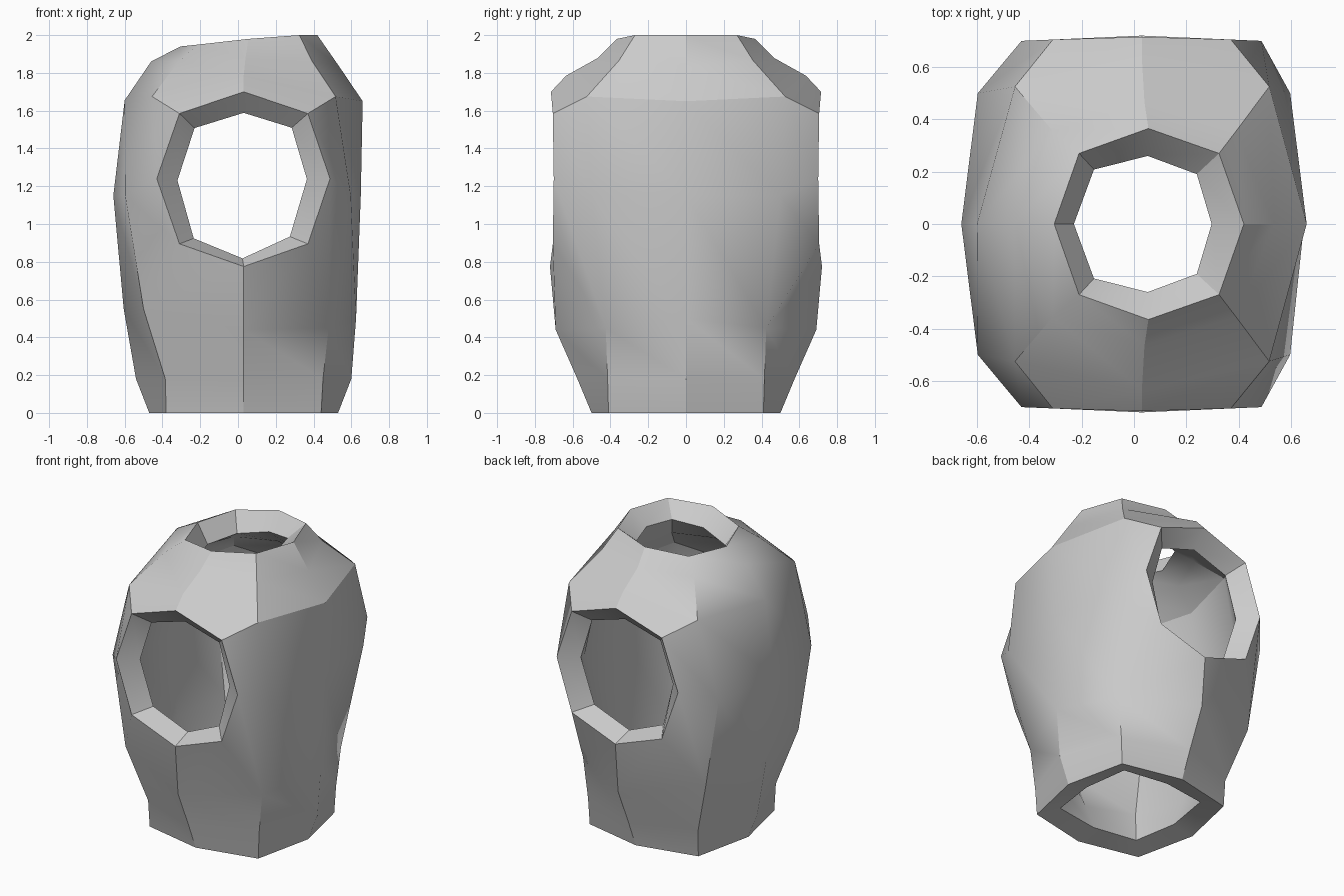
import bpy, bmesh
from mathutils import Vector

if "Cube" in bpy.data.objects:
    bpy.data.objects.remove(bpy.data.objects["Cube"])

THICK = .15

# Half-torso rows, running chest -> side -> back (x, y, z)
neck = [(.42, 0, 2), (.325, .27, 2), (.055, .365, 1.98), (-.21, .27, 1.95), (-.305, 0, 1.94)]
collar = [(.535, 0, 1.835), (.39, .355, 1.865), (.04, .465, 1.88), (-.31, .355, 1.865), (-.46, 0, 1.86)]
shoulder = [(.66, 0, 1.65), (.517, .525, 1.675), (.03, .635, 1.785), (-.455, .525, 1.675), (-.6, 0, 1.655)]
belly = [(.625, 0, .5), (.48, .425, .45), (.03, .69, .44), (-.5, .5, .55), (-.605, 0, .55)]
waist = [(.6, 0, .18), (.45, .415, .18), (.03, .575, .18), (-.385, .42, .18), (-.54, 0, .18)]
hem = [(.53, 0, 0), (.44, .41, 0), (.03, .5, 0), (-.38, .41, 0), (-.47, 0, 0)]
# Chest and back at arm-hole height
chest = [(.65, 0, 1.15), (.597, .5, 1.15)]
back = [(-.597, .5, 1.15), (-.66, 0, 1.15)]
# Arm hole octagon, from the top, going towards the chest
hole = [(.03, .715, 1.70), (.37, .705, 1.585), (.487, .70, 1.24), (.37, .705, .895),
        (.03, .72, .775), (-.31, .705, .895), (-.43, .70, 1.24), (-.31, .705, 1.585)]

quads = []


def strip(a, b):
    for i in range(len(a) - 1):
        quads.append((a[i], a[i + 1], b[i + 1], b[i]))


strip(neck, collar)
strip(collar, shoulder)
strip(belly, waist)
strip(waist, hem)
strip(shoulder[:2], chest)
strip(chest, belly[:2])
strip(shoulder[3:], back)
strip(back, belly[3:])
# Loop of faces around the arm hole
around = [shoulder[2], shoulder[1], chest[1], belly[1], belly[2], belly[3], back[0], shoulder[3]]
strip(around + around[:1], hole + hole[:1])

bm = bmesh.new()
verts = {}


def vert(p, side):
    q = (p[0], p[1] * side, p[2])
    if q not in verts:
        verts[q] = bm.verts.new(q)
    return verts[q]


# Outer skin, both sides
for side in (1, -1):
    for q in quads:
        f = [vert(p, side) for p in q]
        bm.faces.new(f if side == 1 else f[::-1])
bmesh.ops.recalc_face_normals(bm, faces=bm.faces[:])
center = Vector((0, 0, 1))
if sum((f.calc_center_median() - center).dot(f.normal) for f in bm.faces) < 0:
    bmesh.ops.reverse_faces(bm, faces=bm.faces[:])
bm.normal_update()

# Inner lining offset along the normals, joined by rims at neck, arm holes and hem
outer_faces = bm.faces[:]
rims = [e.link_loops[0] for e in bm.edges if e.is_boundary]
rims = [(lp.vert, lp.link_loop_next.vert) for lp in rims]
inner = {}
for v, p in [(v, v.co - v.normal * THICK) for v in bm.verts]:
    inner[v] = bm.verts.new(p)
for f in outer_faces:
    bm.faces.new([inner[v] for v in reversed(f.verts)])
for a, b in rims:
    bm.faces.new((b, a, inner[a], inner[b]))

mesh = bpy.data.meshes.new("torso_shell")
bm.to_mesh(mesh)
bm.free()
obj = bpy.data.objects.new("torso_shell", mesh)
bpy.context.collection.objects.link(obj)
bpy.context.view_layer.objects.active = obj
obj.select_set(True)
bpy.ops.object.shade_smooth_by_angle(angle=0.5236)
